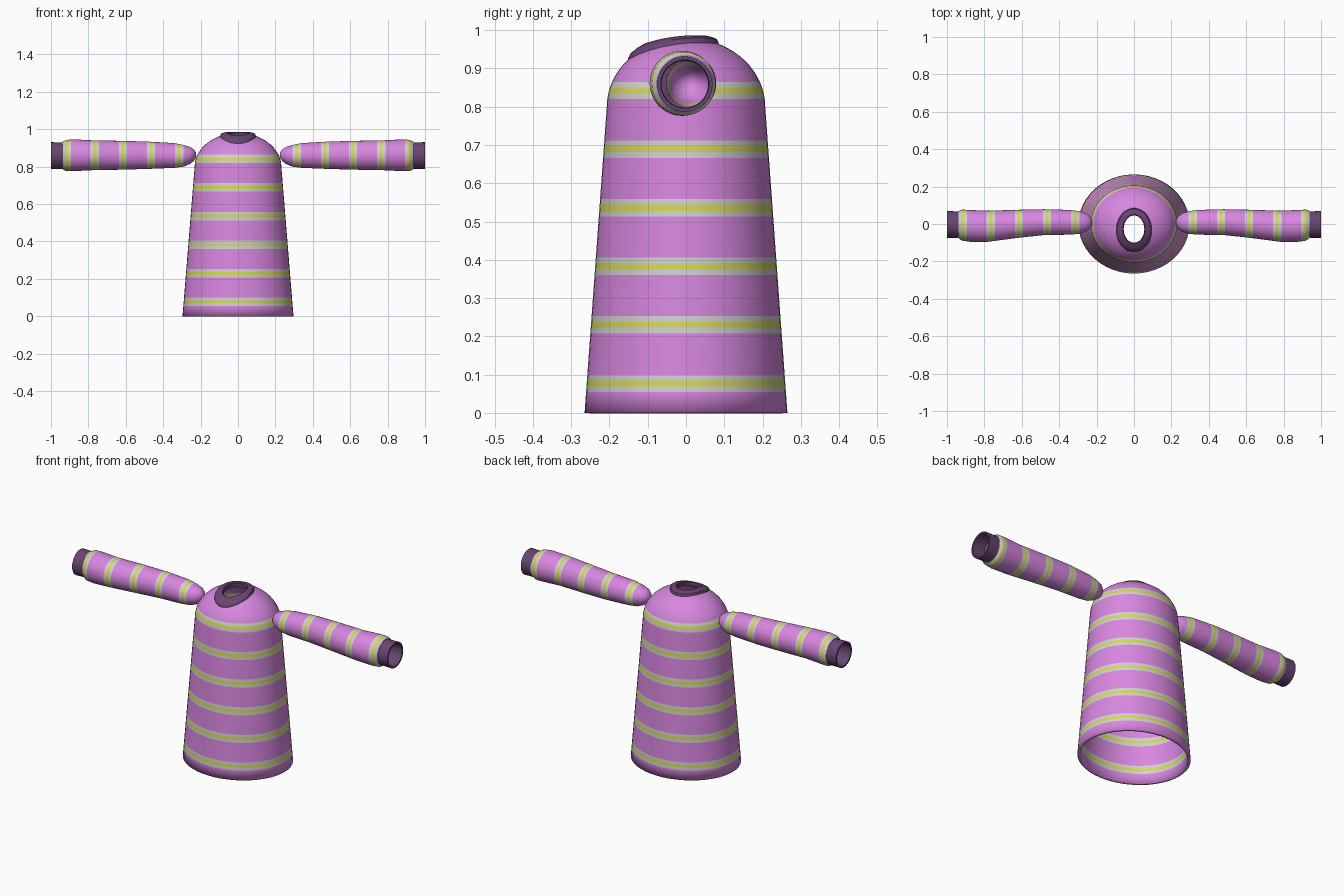
import bpy, bmesh, math

cube = bpy.data.objects.get("Cube")
if cube:
    bpy.data.objects.remove(cube, do_unlink=True)


def material(name, rgb):
    m = bpy.data.materials.new(name)
    m.use_nodes = True
    m.diffuse_color = (*rgb, 1)
    bsdf = next(n for n in m.node_tree.nodes if n.type == 'BSDF_PRINCIPLED')
    bsdf.inputs["Base Color"].default_value = (*rgb, 1)
    return m


PINK = material("pink cloth", (0.68, 0.24, 0.74))
GREY = material("pale grey stripe", (0.64, 0.63, 0.64))
YELLOW = material("yellow stripe", (0.66, 0.68, 0.10))
PURPLE = material("dark purple trim", (0.14, 0.06, 0.17))

SEG = 48
PERIOD = 0.153
ANGLES = [2 * math.pi * i / SEG for i in range(SEG)]


def loft(name, rings, mats, closed=False, tip=None, rule=None, thickness=0):
    """Skin rings of points; optional pole, colour rule and inner wall."""
    bm = bmesh.new()
    vr = [[bm.verts.new(p) for p in r] for r in rings]
    pairs = list(zip(vr, vr[1:]))
    if closed:
        pairs.append((vr[-1], vr[0]))
    for a, b in pairs:
        for i in range(SEG):
            j = (i + 1) % SEG
            bm.faces.new((a[i], a[j], b[j], b[i]))
    if tip:
        t = bm.verts.new(tip)
        for i in range(SEG):
            bm.faces.new((vr[0][i], t, vr[0][(i + 1) % SEG]))
    bmesh.ops.recalc_face_normals(bm, faces=bm.faces)
    if rule:
        for f in bm.faces:
            f.material_index = rule(f.calc_center_median())
    me = bpy.data.meshes.new(name)
    bm.to_mesh(me)
    bm.free()
    for m in mats:
        me.materials.append(m)
    ob = bpy.data.objects.new(name, me)
    bpy.context.collection.objects.link(ob)
    bpy.ops.object.select_all(action='DESELECT')
    ob.select_set(True)
    bpy.context.view_layer.objects.active = ob
    bpy.ops.object.shade_smooth_by_angle(angle=math.radians(40))
    if thickness:
        mod = ob.modifiers.new("cloth thickness", 'SOLIDIFY')
        mod.thickness = thickness
        mod.offset = -1
    return ob


def stripe(v, first, period):
    """Material slot of a stripe pattern at distance v."""
    d = abs((v - first + period / 2) % period - period / 2)
    return 2 if d < 0.008 else 1 if d < 0.0225 else 0


def stripe_edges(first, period, count):
    return [first + k * period + e for k in range(count)
            for e in (-0.0225, -0.008, 0.008, 0.0225)]


# Body: tapered skirt that closes into a dome with a neck hole
SHOULDER, DOME, DEPTH, ASPECT = 0.8, 0.18, 0.207, 1.12
HEM = 0.265


def body_radius(z):
    if z < SHOULDER:
        return HEM + (DEPTH - HEM) * z / SHOULDER
    return DEPTH * math.sqrt(1 - ((z - SHOULDER) / DOME) ** 2)


def dome_z(x, y):
    r2 = (x / ASPECT) ** 2 + y ** 2
    return SHOULDER + DOME * math.sqrt(max(0, 1 - r2 / DEPTH ** 2))


def ellipse(rx, ry, cy):
    return [(rx * math.cos(a), cy + ry * math.sin(a)) for a in ANGLES]


def on_dome(points, lift=0):
    return [(x, y, dome_z(x, y) + lift) for x, y in points]


FIRST = 0.077
levels = sorted([0, SHOULDER] + stripe_edges(FIRST, PERIOD, 6))
rings = [[(x, y, z) for x, y in ellipse(body_radius(z) * ASPECT, body_radius(z), 0)]
         for z in levels]
top = body_radius(levels[-1])
start, neck = ellipse(top * ASPECT, top, 0), ellipse(0.062, 0.08, -0.027)
STEPS = 10
for k in range(1, STEPS + 1):
    t = k / STEPS
    rings.append(on_dome([(a[0] + (b[0] - a[0]) * t, a[1] + (b[1] - a[1]) * t)
                          for a, b in zip(start, neck)]))
loft("body", rings, [PINK, GREY, YELLOW], thickness=0.014,
     rule=lambda c: stripe(c.z, FIRST, PERIOD) if c.z < levels[-1] else 0)

# Collar: raised band that follows the dome around the neck hole
band = [(0, -0.016), (0, 0.005), (0.12, 0.011), (0.5, 0.012),
        (0.88, 0.011), (1, 0.004), (1, -0.006), (0.5, -0.016)]
loft("collar", [on_dome(ellipse(0.055 + 0.04 * t, 0.073 + 0.045 * t, -0.027 - 0.006 * t), h)
                for t, h in band], [PURPLE], closed=True)

# Sleeves: x, centre y, centre z, half depth, half height
STATIONS = [
    (0.226, 0.008, 0.862, 0.016, 0.016), (0.235, 0.008, 0.862, 0.031, 0.030),
    (0.255, 0.008, 0.860, 0.048, 0.045), (0.290, 0.008, 0.858, 0.060, 0.058),
    (0.340, 0.009, 0.860, 0.066, 0.066), (0.480, 0.010, 0.861, 0.069, 0.073),
    (0.620, 0.001, 0.861, 0.075, 0.077), (0.780, -0.012, 0.861, 0.083, 0.080),
    (0.880, -0.010, 0.861, 0.085, 0.085), (0.920, -0.006, 0.860, 0.083, 0.083),
    (0.938, -0.003, 0.860, 0.073, 0.073)]
ARM_FIRST, ARM_PERIOD = 0.315, 0.15


def sleeve_ring(x, side):
    for a, b in zip(STATIONS, STATIONS[1:]):
        if x <= b[0]:
            break
    t = (x - a[0]) / (b[0] - a[0])
    _, cy, cz, ry, rz = [p + (q - p) * t for p, q in zip(a, b)]
    return [(side * x, cy + ry * math.cos(u), cz + rz * math.sin(u)) for u in ANGLES]


xs = sorted({s[0] for s in STATIONS} | set(stripe_edges(ARM_FIRST, ARM_PERIOD, 5)))
xs = [x for x in xs if x <= STATIONS[-1][0]]
for side, label in ((1, "left"), (-1, "right")):
    loft(label + "_sleeve", [sleeve_ring(x, side) for x in xs], [PINK, GREY, YELLOW],
         tip=(side * 0.223, 0.008, 0.862), thickness=0.008,
         rule=lambda c: stripe(abs(c.x), ARM_FIRST, ARM_PERIOD))
    # Cuff: open tube at the wrist
    profile = [(0.925, 0.070), (1.0, 0.072), (1.0, 0.063), (0.925, 0.061)]
    loft(label + "_cuff",
         [[(side * x, -0.003 + r * math.cos(u), 0.859 + r * math.sin(u)) for u in ANGLES]
          for x, r in profile], [PURPLE], closed=True)
